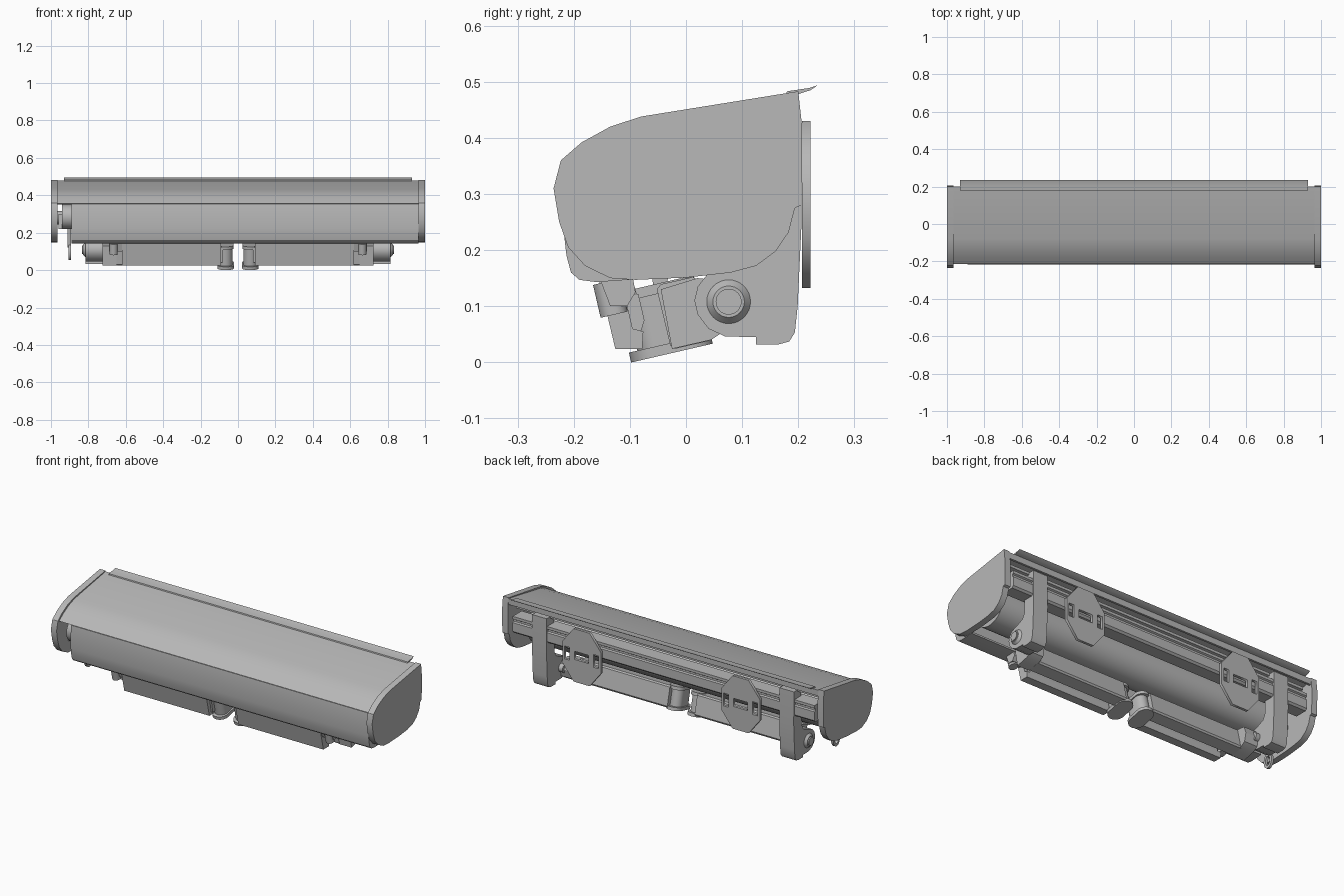
import bpy, bmesh, math
from mathutils import Matrix

old = bpy.data.objects.get("Cube")
if old:
    bpy.data.objects.remove(old, do_unlink=True)

grey = bpy.data.materials.new("satin grey")
grey.use_nodes = True
colour = (0.48, 0.48, 0.48, 1)
grey.diffuse_color = colour
grey.node_tree.nodes["Principled BSDF"].inputs["Base Color"].default_value = colour


def finish(name, bm, smooth=True):
    bmesh.ops.recalc_face_normals(bm, faces=bm.faces)
    me = bpy.data.meshes.new(name)
    bm.to_mesh(me)
    bm.free()
    me.materials.append(grey)
    ob = bpy.data.objects.new(name, me)
    bpy.context.collection.objects.link(ob)
    if smooth:
        bpy.ops.object.select_all(action='DESELECT')
        ob.select_set(True)
        bpy.context.view_layer.objects.active = ob
        bpy.ops.object.shade_smooth_by_angle(angle=math.radians(30))
    return ob


def extrude(bm, pts, vec):
    f = bm.faces.new([bm.verts.new(p) for p in pts])
    ext = bmesh.ops.extrude_face_region(bm, geom=[f])
    vs = [g for g in ext["geom"] if isinstance(g, bmesh.types.BMVert)]
    bmesh.ops.translate(bm, verts=vs, vec=vec)


def prism(name, pts, x0, x1):
    """Extrude a (y, z) profile along x."""
    bm = bmesh.new()
    extrude(bm, [(x0, y, z) for y, z in pts], (x1 - x0, 0, 0))
    return finish(name, bm)


def box(name, x0, x1, y0, y1, z0, z1):
    return prism(name, [(y0, z0), (y1, z0), (y1, z1), (y0, z1)], x0, x1)


def cyl_x(name, x0, x1, y, z, r, r2=None, n=32):
    bm = bmesh.new()
    m = Matrix.Translation(((x0 + x1) / 2, y, z)) @ Matrix.Rotation(math.pi / 2, 4, 'Y')
    bmesh.ops.create_cone(bm, cap_ends=True, segments=n, radius1=r,
                          radius2=r if r2 is None else r2, depth=x1 - x0, matrix=m)
    return finish(name, bm)


def pill(name, x, y, z, r, half, height, lean):
    """Rounded slab, long in y, standing on a leaning axis."""
    bm = bmesh.new()
    pts = []
    for i in range(24):
        a = 2 * math.pi * (i + 0.5) / 24
        pts.append((r * math.cos(a), r * math.sin(a) + math.copysign(half, math.sin(a)), 0))
    extrude(bm, pts, (0, 0, height))
    bm.transform(Matrix.Translation((x, y, z)) @ Matrix.Rotation(lean, 4, 'X'))
    return finish(name, bm)


def holed_plate(name, outlines, matrix, depth):
    """Flat plate from a filled curve; later outlines become holes."""
    cu = bpy.data.curves.new(name, 'CURVE')
    cu.dimensions = '2D'
    cu.fill_mode = 'BOTH'
    cu.extrude = depth / 2
    for pts in outlines:
        sp = cu.splines.new('POLY')
        sp.points.add(len(pts) - 1)
        for p, (u, v) in zip(sp.points, pts):
            p.co = (u, v, 0, 1)
        sp.use_cyclic_u = True
    tmp = bpy.data.objects.new(name + " outline", cu)
    bpy.context.collection.objects.link(tmp)
    dg = bpy.context.evaluated_depsgraph_get()
    me = bpy.data.meshes.new_from_object(tmp.evaluated_get(dg))
    bpy.data.objects.remove(tmp, do_unlink=True)
    bm = bmesh.new()
    bm.from_mesh(me)
    bmesh.ops.remove_doubles(bm, verts=bm.verts, dist=1e-5)
    bm.transform(matrix)
    return finish(name, bm, False)


def rect(u, v, w, h):
    return [(u - w, v - h), (u + w, v - h), (u + w, v + h), (u - w, v + h)]


# Cassette shell: curved roof, rear flap and front bar, set just inside the caps
prism("roof_cover", [(0.2, 0.478), (-0.078, 0.43), (-0.13, 0.411), (-0.176, 0.385), (-0.213, 0.356),
                     (-0.205, 0.352), (-0.17, 0.375), (-0.125, 0.4), (-0.076, 0.418),
                     (0.188, 0.464), (0.188, 0.445), (0.2, 0.445)], -0.965, 0.965)
prism("rear_flap", [(0.178, 0.477), (0.18, 0.483), (0.2, 0.486), (0.22, 0.489), (0.235, 0.494),
                    (0.222, 0.485), (0.2, 0.478)], -0.93, 0.93)
prism("front_bar", [(-0.212, 0.353), (-0.217, 0.31), (-0.217, 0.225), (-0.213, 0.19),
                    (-0.205, 0.16), (-0.19, 0.147), (-0.16, 0.143), (-0.09, 0.148),
                    (-0.09, 0.158), (-0.155, 0.165), (-0.18, 0.2), (-0.19, 0.35)], -0.89, 0.965)

# Fabric roller, its shafts and the rear support beam
cyl_x("fabric_roller", -0.88, 0.92, -0.01, 0.28, 0.108, n=48)
cyl_x("roller_shaft", -0.97, 0.97, -0.01, 0.28, 0.035)
prism("support_beam", [(0.12, 0.29), (0.19, 0.29), (0.2, 0.3), (0.2, 0.35), (0.192, 0.355),
                       (0.192, 0.365), (0.2, 0.37), (0.2, 0.385), (0.12, 0.385)], -0.94, 0.94)
prism("fabric_guide", [(0.1, 0.425), (0.17, 0.435), (0.17, 0.42), (0.1, 0.41)], -0.94, 0.94)

# Crank gear with hanging eye
cyl_x("crank_gear", -0.94, -0.89, -0.12, 0.285, 0.065)
box("crank_housing", -0.96, -0.9, -0.14, -0.02, 0.22, 0.3)
prism("crank_stem", [(-0.075, 0.23), (-0.025, 0.23), (-0.035, 0.12), (-0.055, 0.12)], -0.912, -0.892)
ring = []
for r, s in ((0.03, 0.042), (0.016, 0.026)):
    ring.append([(r * math.cos(math.tau * i / 20), s * math.sin(math.tau * i / 20)) for i in range(20)])
holed_plate("crank_eye", ring, Matrix.Translation((-0.9, -0.045, 0.096)) @
            Matrix(((0, 0, 1, 0), (1, 0, 0, 0), (0, 1, 0, 0), (0, 0, 0, 1))), 0.014)

cap = [(0.2, 0.483), (-0.08, 0.438), (-0.135, 0.42), (-0.186, 0.392), (-0.223, 0.36),
       (-0.236, 0.31), (-0.226, 0.25), (-0.21, 0.205), (-0.18, 0.172), (-0.135, 0.15),
       (-0.09, 0.147), (0.0, 0.151), (0.08, 0.16), (0.125, 0.172), (0.16, 0.198),
       (0.183, 0.232), (0.194, 0.275), (0.206, 0.28), (0.207, 0.42)]
bracket = [(0.204, 0.43), (0.206, 0.25), (0.199, 0.1), (0.194, 0.053), (0.184, 0.037),
           (0.165, 0.032), (0.125, 0.032), (0.125, 0.045), (0.07, 0.046), (0.04, 0.06),
           (0.021, 0.085), (0.015, 0.11), (0.021, 0.135), (0.038, 0.157), (0.075, 0.17),
           (0.12, 0.19), (0.135, 0.22), (0.14, 0.43)]
lean = math.radians(13)

for side, s in (("left", 1), ("right", -1)):
    def span(a, b):
        return sorted((a * s, b * s))

    prism(side + "_end_cap", cap, *span(0.965, 1.0))

    # Shoulder bracket, pivot boss and knuckle
    prism(side + "_arm_bracket", bracket, *span(0.725, 0.815))
    x0, x1 = span(0.815, 0.828)
    cyl_x(side + "_pivot_collar", x0, x1, 0.076, 0.108,
          0.039 if s > 0 else 0.028, 0.028 if s > 0 else 0.039)
    cyl_x(side + "_pivot_pin", *span(0.7, 0.834), 0.076, 0.108, 0.023)
    prism(side + "_shoulder_knuckle", [(-0.045, 0.13), (0.02, 0.15), (0.07, 0.145), (0.085, 0.105),
                                       (0.075, 0.06), (0.045, 0.04), (-0.025, 0.024)],
          *span(0.645, 0.725))

    # Folded arm: rear sleeve, front channel with a rib
    prism(side + "_rear_arm", [(-0.052, 0.13), (-0.045, 0.139), (0.012, 0.152), (0.022, 0.147),
                               (0.045, 0.048), (0.04, 0.038), (-0.02, 0.024), (-0.028, 0.03)],
          *span(0.085, 0.65))
    prism(side + "_front_arm", [(-0.155, 0.146), (-0.095, 0.146), (-0.088, 0.122), (-0.108, 0.115),
                                (-0.095, 0.06), (-0.076, 0.055), (-0.078, 0.024), (-0.126, 0.024)],
          *span(0.09, 0.62))
    prism(side + "_front_arm_rib", [(-0.125, 0.12), (-0.085, 0.122), (-0.074, 0.075), (-0.085, 0.04),
                                    (-0.11, 0.04)], *span(0.08, 0.6))

    # Elbow: two rounded cheeks around a barrel
    ex = 0.066 * s
    pill(side + "_elbow_lower_cheek", ex, -0.025, 0.0165, 0.045, 0.03, 0.018, lean)
    pill(side + "_elbow_upper_cheek", ex, -0.05, 0.122, 0.042, 0.028, 0.018, lean)
    pill(side + "_elbow_barrel", ex, -0.029, 0.028, 0.036, 0.022, 0.1, lean)

    # Joint carrying the front arm under the front bar
    prism(side + "_front_joint", [(-0.155, 0.152), (-0.095, 0.152), (-0.09, 0.125), (-0.105, 0.1),
                                  (-0.135, 0.1)], *span(0.6, 0.69))
    pill(side + "_front_joint_pin", 0.665 * s, -0.128, 0.085, 0.022, 0.003, 0.06, lean)

    # Octagonal wall plate with slots
    octagon = [(-0.05, -0.149), (0.05, -0.149), (0.12, -0.06), (0.12, 0.06),
               (0.05, 0.149), (-0.05, 0.149), (-0.12, 0.06), (-0.12, -0.06)]
    slots = [rect(0, 0, 0.044, 0.023), rect(-0.09, 0, 0.016, 0.036), rect(0.09, 0, 0.016, 0.036)]
    holed_plate(side + "_wall_plate", [octagon] + slots,
                Matrix.Translation((0.495 * s, 0.2145, 0.281)) @ Matrix.Rotation(math.pi / 2, 4, 'X'), 0.015)
    for k in (-1, 1):
        x = (0.495 + 0.06 * k) * s
        box(side + "_plate_spacer", x - 0.012, x + 0.012, 0.198, 0.208, 0.335, 0.35)
